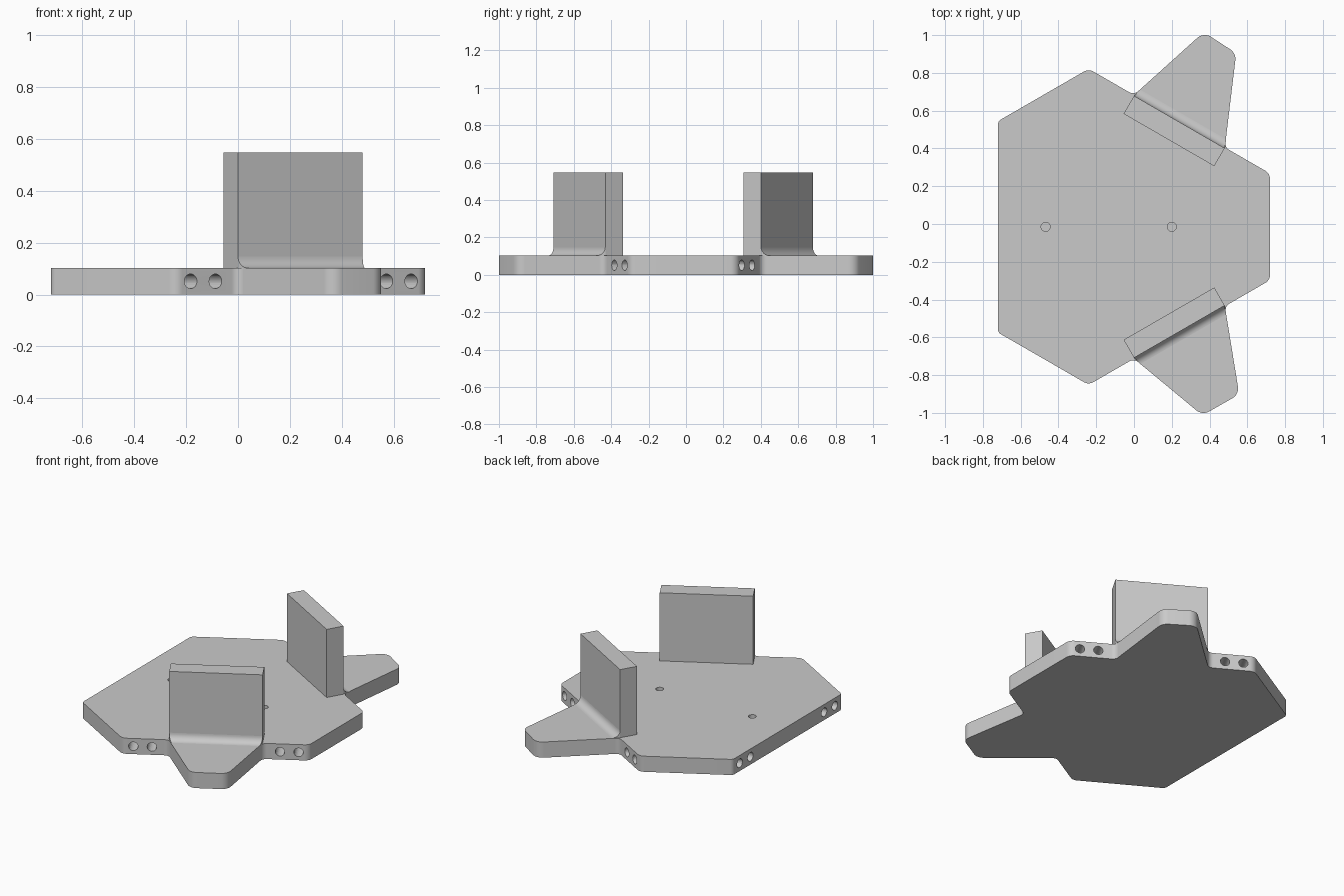
import bpy, bmesh
from math import sin, tan, cos, pi, radians
from mathutils import Vector, Matrix

if "Cube" in bpy.data.objects:
    bpy.data.objects.remove(bpy.data.objects["Cube"])

THICK = 0.102      # plate thickness
MID_Y = -0.015     # symmetry line of the plate
WALL_TOP = 0.546

grey = bpy.data.materials.new("grey")
grey.use_nodes = True
grey.diffuse_color = (0.59, 0.59, 0.59, 1)
grey.node_tree.nodes["Principled BSDF"].inputs["Base Color"].default_value = (0.59, 0.59, 0.59, 1)


def make_object(name, bm):
    bmesh.ops.recalc_face_normals(bm, faces=bm.faces)
    mesh = bpy.data.meshes.new(name)
    bm.to_mesh(mesh)
    bm.free()
    mesh.materials.append(grey)
    obj = bpy.data.objects.new(name, mesh)
    bpy.context.collection.objects.link(obj)
    return obj


def smooth(obj):
    bpy.ops.object.select_all(action='DESELECT')
    obj.select_set(True)
    bpy.context.view_layer.objects.active = obj
    bpy.ops.object.shade_smooth_by_angle(angle=radians(30))


def rounded(corners, steps=8):
    """Replace each (x, y, radius) corner with a tangent arc."""
    pts = []
    for i, (x, y, r) in enumerate(corners):
        p = Vector((x, y, 0))
        a = (Vector((*corners[i - 1][:2], 0)) - p).normalized()
        b = (Vector((*corners[(i + 1) % len(corners)][:2], 0)) - p).normalized()
        half = a.angle(b) / 2
        centre = p + (a + b).normalized() * r / sin(half)
        start = p + a * r / tan(half) - centre
        end = p + b * r / tan(half) - centre
        pts += [centre + start.lerp(end, k / steps).normalized() * r for k in range(steps + 1)]
    return pts


def extrude(bm, pts, height):
    """Closed prism on a flat outline."""
    low = [bm.verts.new(p) for p in pts]
    high = [bm.verts.new(p + Vector((0, 0, height))) for p in pts]
    bm.faces.new(low)
    bm.faces.new(high)
    for i in range(len(pts)):
        bm.faces.new((low[i - 1], low[i], high[i], high[i - 1]))


# Base plate: truncated triangle with two tapered tabs
def half_outline(tip, shoulder):
    return [(0.72, 0.2825, 0.05), (0.481, 0.4205, 0.04), (*shoulder, 0.06), (*tip, 0.06),
            (0, 0.698, 0.04), (-0.24, 0.8365, 0.05), (-0.72, 0.5595, 0.03)]


back = half_outline((0.369, 1.031), (0.541, 0.919))
front = half_outline((0.362, 0.998), (0.557, 0.887))
outline = back + [(x, -y, r) for x, y, r in reversed(front)]
bm = bmesh.new()
extrude(bm, [p + Vector((0, MID_Y, 0)) for p in rounded(outline)], THICK)
plate = make_object("base_plate", bm)

# Blind holes: pairs near the ends of the three long edges, two in the top
bm = bmesh.new()


def drill(centre, axis, radius, depth):
    turn = Vector(axis).to_track_quat('Z', 'Y').to_matrix().to_4x4()
    bmesh.ops.create_cone(bm, cap_ends=True, segments=24, radius1=radius, radius2=radius,
                          depth=2 * depth, matrix=Matrix.Translation(centre) @ turn)


hub = Vector((-0.08, MID_Y, THICK / 2))
for angle in (60, 180, 300):
    out = Vector((cos(radians(angle)), sin(radians(angle)), 0))
    along = Vector((-out.y, out.x, 0))
    for offset in (-0.49, -0.38, 0.38, 0.49):
        drill(hub + out * 0.642 + along * offset, out, 0.028, 0.15)
for x in (-0.468, 0.2):
    drill(Vector((x, MID_Y, THICK)), (0, 0, 1), 0.024, 0.07)
cutter = make_object("hole_cutter", bm)
cutter.hide_render = True
cutter.hide_viewport = True

cut = plate.modifiers.new("holes", 'BOOLEAN')
cut.object = cutter
cut.operation = 'DIFFERENCE'
cut.solver = 'EXACT'
smooth(plate)

# Upright walls with a concave fillet running out onto each tab
HALF, DEPTH, FILLET = 0.277, 0.11, 0.045
for name, side in (("back", 1), ("front", -1)):
    out = Vector((0.5, 0.866 * side, 0))
    along = Vector((0.866, -0.5 * side, 0))
    foot = Vector((0.24, MID_Y + 0.555 * side, THICK))

    bm = bmesh.new()
    base = [foot + along * s * HALF - out * d
            for s, d in ((-1, 0), (1, 0), (1, DEPTH), (-1, DEPTH))]
    extrude(bm, base, WALL_TOP - THICK)
    make_object(name + "_wall", bm)

    arc = [k / 8 * pi / 2 for k in range(9)]
    profile = [(0, 0)] + [(FILLET * (1 - cos(t)), FILLET * (1 - sin(t))) for t in reversed(arc)]
    bm = bmesh.new()
    ends = [[bm.verts.new(foot + out * d + along * s * (HALF - 0.36 * d) + Vector((0, 0, z)))
             for d, z in profile] for s in (-1, 1)]
    for ring in ends:
        bm.faces.new(ring)
    for i in range(len(profile)):
        bm.faces.new((ends[0][i - 1], ends[0][i], ends[1][i], ends[1][i - 1]))
    smooth(make_object(name + "_wall_fillet", bm))
